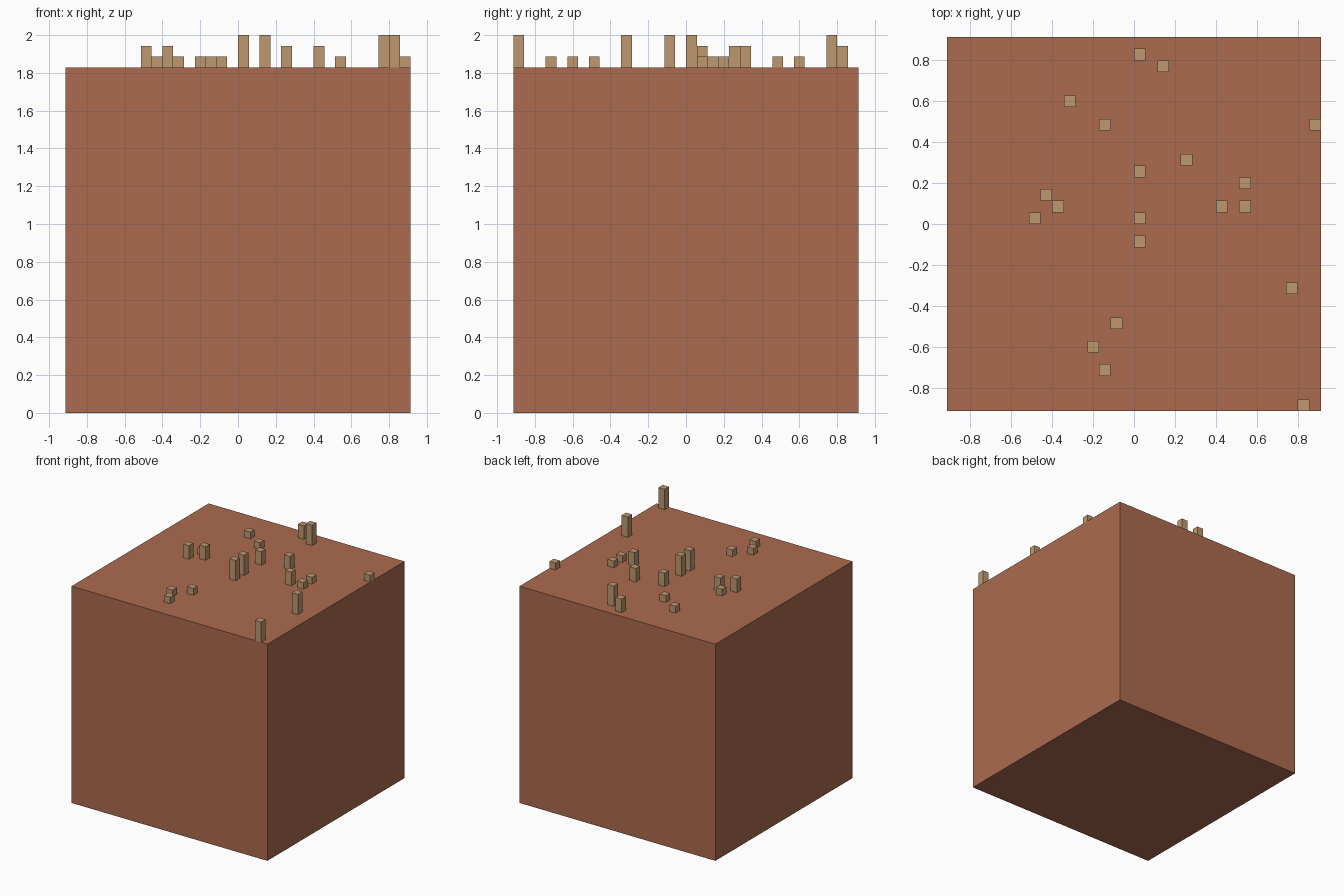
import bpy
import bmesh
from mathutils import Matrix

cube = bpy.data.objects.get("Cube")
if cube:
    bpy.data.objects.remove(cube, do_unlink=True)

V = 2 / 35          # one grid cell
SIDE = 32 * V       # the block is 32 cells along each edge


def linear(c):
    c /= 255
    return c / 12.92 if c <= 0.04045 else ((c + 0.055) / 1.055) ** 2.4


def material(name, rgb):
    col = (*[linear(c) for c in rgb], 1)
    m = bpy.data.materials.new(name)
    m.use_nodes = True
    m.diffuse_color = col
    bsdf = next(n for n in m.node_tree.nodes if n.type == 'BSDF_PRINCIPLED')
    bsdf.inputs["Base Color"].default_value = col
    return m


def box(name, x, y, z, width, height, mat):
    """Square box centred on x, y and standing on z."""
    bm = bmesh.new()
    bmesh.ops.create_cube(bm, size=1, matrix=Matrix.Translation((x, y, z + height / 2))
                          @ Matrix.Diagonal((width, width, height, 1)))
    mesh = bpy.data.meshes.new(name)
    bm.to_mesh(mesh)
    bm.free()
    mesh.materials.append(mat)
    obj = bpy.data.objects.new(name, mesh)
    bpy.context.collection.objects.link(obj)
    return obj


clay = material("red clay", (172, 107, 79))
straw = material("dry tan", (190, 152, 112))

# Solid ground block
box("ground_block", 0, 0, 0, SIDE, SIDE, clay)

# Stalks on the top, grouped by height in cells: (column, row)
stalks = {
    1: [(-8, 2), (-6, 10), (-4, -11), (-3, -13), (-3, 8), (-2, -9),
        (9, 1), (9, 3), (15, 8)],
    2: [(-9, 0), (-7, 1), (0, 4), (0, 14), (4, 5), (7, 1)],
    3: [(0, -2), (0, 0), (2, 13), (13, -6), (14, -16)],
}
for cells, places in stalks.items():
    for n, (i, j) in enumerate(places, 1):
        box(f"stalk_{cells}_high_{n}", (i + 0.5) * V, (j + 0.5) * V, SIDE,
            V, cells * V, straw)
